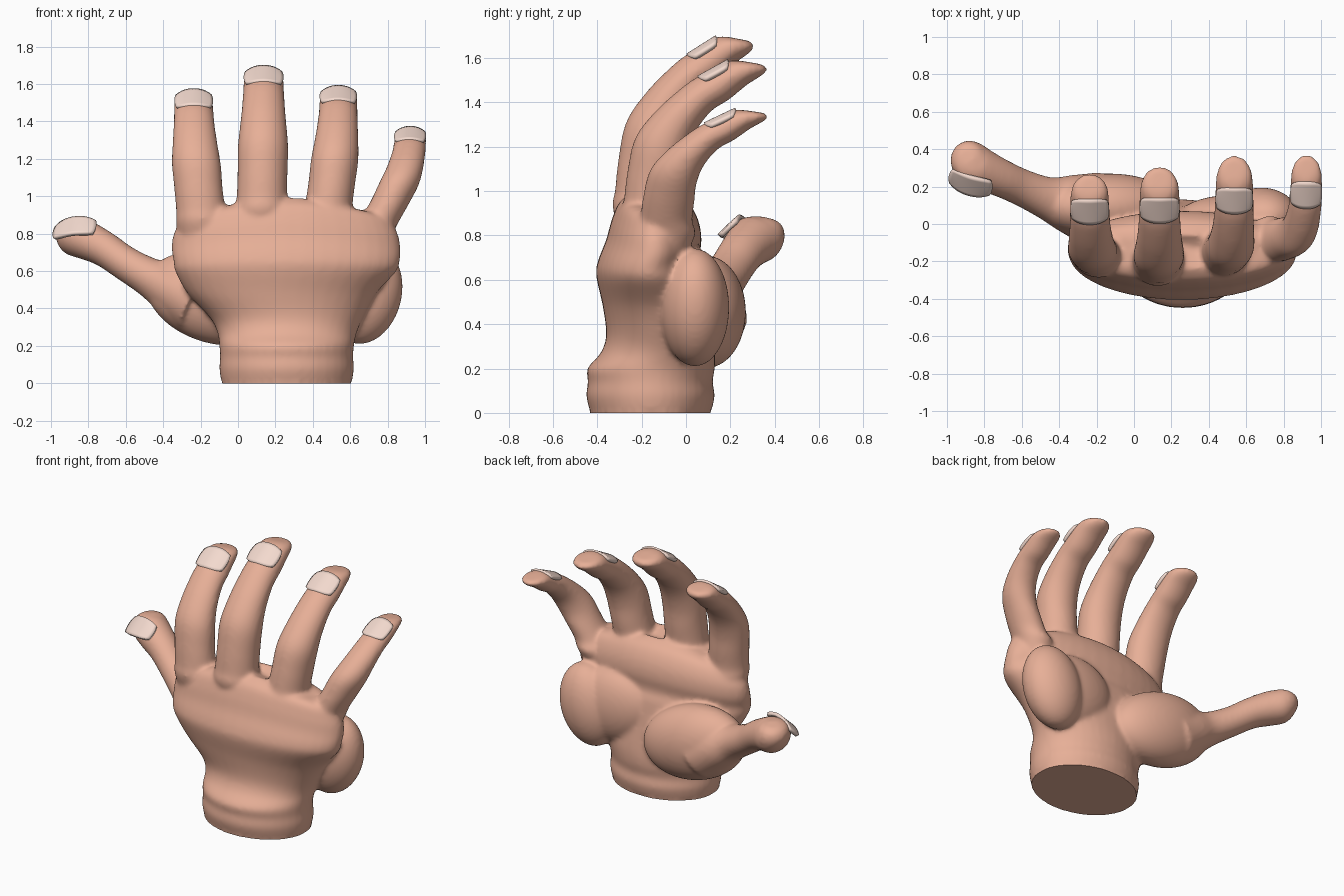
import bpy, math
from mathutils import Vector

if "Cube" in bpy.data.objects:
    bpy.data.objects.remove(bpy.data.objects["Cube"])


def material(name, rgb):
    m = bpy.data.materials.new(name)
    m.diffuse_color = (*rgb, 1)
    m.use_nodes = True
    m.node_tree.nodes["Principled BSDF"].inputs["Base Color"].default_value = m.diffuse_color
    return m


SKIN = material("skin", (0.80, 0.43, 0.31))
NAIL = material("nail", (0.90, 0.70, 0.62))
N = 40
skin_parts = []


def smooth(ob, mat):
    ob.data.materials.append(mat)
    bpy.ops.object.select_all(action='DESELECT')
    ob.select_set(True)
    bpy.context.view_layer.objects.active = ob
    bpy.ops.object.shade_smooth_by_angle(angle=math.radians(50))
    return ob


def mesh_object(name, verts, faces, mat):
    me = bpy.data.meshes.new(name)
    me.from_pydata(verts, [], faces)
    ob = bpy.data.objects.new(name, me)
    bpy.context.collection.objects.link(ob)
    if mat == SKIN:
        skin_parts.append(ob)
        return ob
    return smooth(ob, mat)


def loft(name, rings, steps=5):
    """Skin through rings of N points with Catmull-Rom interpolation."""
    out, last = [], len(rings) - 1
    for i in range(last):
        a, b, c, d = (rings[min(max(i + k, 0), last)] for k in (-1, 0, 1, 2))
        for s in range(steps):
            t = s / steps
            out.append([0.5 * (2 * q + (r - p) * t + (2 * p - 5 * q + 4 * r - w) * t * t
                               + (3 * q - p - 3 * r + w) * t ** 3) for p, q, r, w in zip(a, b, c, d)])
    out.append(rings[-1])
    verts = [v for ring in out for v in ring]
    faces = [(i * N + j, i * N + (j + 1) % N, (i + 1) * N + (j + 1) % N, (i + 1) * N + j)
             for i in range(len(out) - 1) for j in range(N)]
    faces += [tuple(reversed(range(N))), tuple(range(len(verts) - N, len(verts)))]
    return mesh_object(name, verts, faces, SKIN)


def ellipse(center, u, v):
    return [center + u * math.cos(2 * math.pi * j / N) + v * math.sin(2 * math.pi * j / N) for j in range(N)]


# Wrist and palm: z, left x, right x, back y, palm-side y
palm = [(0, -.09, .61, -.435, .115), (.02, -.092, .612, -.437, .118), (.08, -.1, .62, -.45, .13),
        (.14, -.096, .616, -.442, .12), (.2, -.1, .62, -.445, .13), (.27, -.11, .635, -.385, .13),
        (.35, -.15, .67, -.36, .12), (.48, -.27, .74, -.375, .10), (.62, -.335, .845, -.405, .08),
        (.69, -.345, .865, -.395, .06), (.78, -.355, .87, -.36, .07), (.87, -.34, .85, -.335, .055),
        (.95, -.27, .79, -.30, .01), (.995, -.1, .6, -.24, -.06)]
rings = []
for z, xl, xr, yb, yf in palm:
    cx, a = (xl + xr) / 2, (xr - xl) / 2
    ring = ellipse(Vector((cx, (yb + yf) / 2, z)), Vector((a, 0, 0)), Vector((0, (yf - yb) / 2, 0)))
    arch = 0.06 * min(max((z - .5) / .3, 0), 1)
    for p in ring:
        p.z -= arch * ((p.x - cx) / a) ** 2
    rings.append(ring)
loft("palm_and_wrist", rings)


# Muscle pads at the thumb side and the little-finger side
def pad(name, loc, size, tilt):
    bpy.ops.mesh.primitive_uv_sphere_add(segments=48, ring_count=24, location=loc, rotation=tilt)
    ob = bpy.context.object
    ob.name = name
    ob.scale = size
    skin_parts.append(ob)


pad("thumb_pad", (-.13, .09, .455), (.37, .18, .24), (0, .3, 0))
pad("little_finger_pad", (.68, .04, .475), (.195, .155, .27), (0, .25, 0))
pad("inner_pad", (.52, .02, .51), (.30, .135, .24), (0, .2, 0))


# Nail: curved plate, c = centre, along = direction to the tip, out = outward normal
def nail(name, c, along, out, half_w, half_l, drop=.26):
    along = along.normalized()
    side = along.cross(out).normalized()
    out = side.cross(along)
    n, m = 12, 8
    verts = []
    for i in range(n + 1):
        u = 2 * i / n - 1
        for j in range(m + 1):
            v = 2 * j / m - 1
            length = half_l * (1 - .28 * abs(u) ** 3)
            width = half_w * (1 - .08 * v * v)
            verts.append(c + side * u * width + along * v * length - out * half_w * drop * u * u)
    k = m + 1
    faces = [(i * k + j, (i + 1) * k + j, (i + 1) * k + j + 1, i * k + j + 1) for i in range(n) for j in range(m)]
    ob = mesh_object(name, verts, faces, NAIL)
    mod = ob.modifiers.new("thickness", 'SOLIDIFY')
    mod.thickness = .022
    mod.offset = 0


# Finger side profile: back y, z, palm-side y, z, relative half width
profile = [(-.27, .74, -.11, .72, .85), (-.33, .92, -.05, .88, 1.10), (-.32, 1.0, -.065, .97, 1.04),
           (-.305, 1.14, -.055, 1.09, 1.02), (-.27, 1.31, -.045, 1.21, 1.03), (-.175, 1.45, -.01, 1.33, .94),
           (-.05, 1.575, .06, 1.44, .86), (.02, 1.625, .14, 1.50, .84), (.08, 1.66, .22, 1.575, .82),
           (.12, 1.688, .28, 1.618, .78), (.155, 1.697, .308, 1.65, .66), (.19, 1.695, .293, 1.675, .4)]
# name, base x, tip x, base y, base z, y scale, z scale, half width
fingers = [("index_finger", -.185, -.237, -.285, .86, .87, .91, .127),
           ("middle_finger", .125, .137, -.33, .92, 1, 1, .131),
           ("ring_finger", .465, .537, -.29, .89, 1.03, .90, .123),
           ("little_finger", .70, .922, -.215, .83, .92, .69, .104)]
for name, x0, x1, y0, z0, ys, zs, w in fingers:
    rings, backs = [], []
    for yb, zb, yf, zf, rw in profile:
        x = x0 + (x1 - x0) * math.sin(min(max(((zb + zf) / 2 - .85) / .8, 0), 1) * math.pi / 2)
        b = Vector((x, y0 + (yb + .33) * ys, z0 + (zb - .92) * zs))
        f = Vector((x, y0 + (yf + .33) * ys, z0 + (zf - .92) * zs))
        rings.append(ellipse((b + f) / 2, Vector((w * rw, 0, 0)), (f - b) / 2))
        backs.append(b)
    loft(name, rings)
    a, e = backs[7], backs[9]
    along = (e - a).normalized()
    out = Vector((0, -along.z, along.y))
    nail(name + "_nail", (a + e) / 2 - out * .006, along, out, w * .78, .078)

# Thumb: path points with radius
path = [(-.22, .08, .44, .20), (-.36, .11, .51, .155), (-.47, .14, .565, .115), (-.60, .195, .64, .10),
        (-.71, .245, .715, .102), (-.80, .285, .76, .112), (-.87, .325, .79, .118),
        (-.888, .35, .83, .105), (-.893, .36, .862, .08), (-.895, .363, .878, .04)]
pts = [Vector(p[:3]) for p in path]
rings = []
for i, p in enumerate(pts):
    t = (pts[min(i + 1, len(pts) - 1)] - pts[max(i - 1, 0)]).normalized()
    u = t.cross(Vector((0, -1, .2))).normalized()
    rings.append(ellipse(p, u * path[i][3] * .92, t.cross(u) * path[i][3]))
loft("thumb", rings)
nail("thumb_nail", Vector((-.88, .207, .84)), Vector((.12, .66, .62)), Vector((-.3, -.7, .65)), .118, .066)

# Fuse all skin parts into one soft continuous surface
bpy.ops.object.select_all(action='DESELECT')
for ob in skin_parts:
    ob.select_set(True)
hand = skin_parts[0]
bpy.context.view_layer.objects.active = hand
bpy.ops.object.join()
hand.name = "hand"
remesh = hand.modifiers.new("fuse", 'REMESH')
remesh.mode = 'VOXEL'
remesh.voxel_size = .013
soften = hand.modifiers.new("soften", 'SMOOTH')
soften.factor = .5
soften.iterations = 10
bpy.ops.object.modifier_apply(modifier="fuse")
bpy.ops.object.modifier_apply(modifier="soften")
for v in hand.data.vertices:  # keep the cut wrist flat on the ground
    if v.co.z < .012:
        v.co.z = 0
smooth(hand, SKIN)
